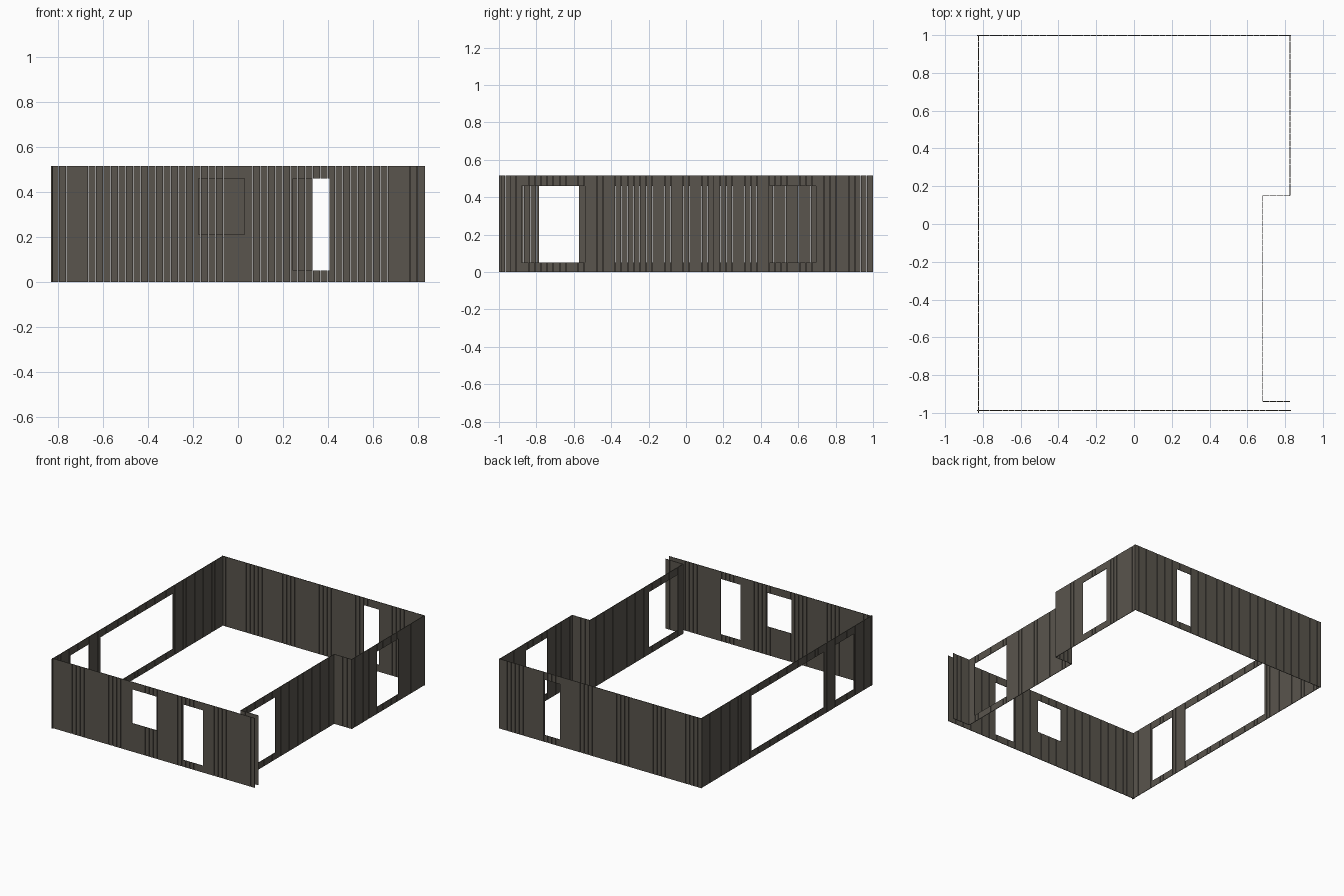
import bpy, bmesh

if "Cube" in bpy.data.objects:
    bpy.data.objects.remove(bpy.data.objects["Cube"])

H = 0.515      # wall height
PITCH = 0.0333 # board spacing
GAP = 0.002    # slit between boards
T = 0.004      # board thickness

timber = bpy.data.materials.new("dark_timber")
timber.diffuse_color = (0.10, 0.09, 0.074, 1)
timber.use_nodes = True
timber.node_tree.nodes["Principled BSDF"].inputs["Base Color"].default_value = timber.diffuse_color


def box(bm, lo, hi):
    """Axis-aligned box between two corners."""
    v = [bm.verts.new((x, y, z)) for x in (lo[0], hi[0])
         for y in (lo[1], hi[1]) for z in (lo[2], hi[2])]
    for f in ((0, 1, 3, 2), (4, 6, 7, 5), (0, 4, 5, 1),
              (2, 3, 7, 6), (0, 2, 6, 4), (1, 5, 7, 3)):
        bm.faces.new([v[i] for i in f])


def wall(name, axis, pos, a, b, openings=()):
    """Wall of upright boards running along axis from a to b.
    Each opening is (start, end, bottom, top)."""
    bm = bmesh.new()
    n = max(1, round((b - a) / PITCH))
    step = (b - a) / n
    for i in range(n):
        s = a + i * step + (GAP / 2 if i else 0)
        e = a + (i + 1) * step - (GAP / 2 if i < n - 1 else 0)
        # split the board where an opening edge crosses it
        cuts = sorted({s, e} | {c for o in openings for c in o[:2] if s < c < e})
        for u, v in zip(cuts, cuts[1:]):
            spans = [(0, H)]
            for o in openings:
                if o[0] < (u + v) / 2 < o[1]:
                    spans = [(0, o[2]), (o[3], H)]
            for z0, z1 in spans:
                if axis == 'x':
                    box(bm, (u, pos - T / 2, z0), (v, pos + T / 2, z1))
                else:
                    box(bm, (pos - T / 2, u, z0), (pos + T / 2, v, z1))
    bmesh.ops.recalc_face_normals(bm, faces=bm.faces)
    me = bpy.data.meshes.new(name)
    bm.to_mesh(me)
    bm.free()
    me.materials.append(timber)
    ob = bpy.data.objects.new(name, me)
    bpy.context.collection.objects.link(ob)


LOW, TOP = 0.05, 0.46

# Outer walls
wall("front_wall", 'x', -0.988, -0.83, 0.83,
     [(-0.175, 0.028, 0.21, TOP), (0.245, 0.407, LOW, TOP)])
wall("back_wall", 'x', 0.998, -0.83, 0.83, [(0.33, 0.455, LOW, TOP)])
wall("left_wall", 'y', -0.823, -1.0, 1.0,
     [(-0.785, -0.572, LOW, TOP), (-0.435, 0.41, LOW, TOP)])
wall("right_wall", 'y', 0.826, 0.15, 1.0, [(0.442, 0.695, LOW, TOP)])

# Recessed porch on the right side
wall("recess_wall", 'y', 0.682, -0.94, 0.15, [(-0.88, -0.54, LOW, TOP)])
wall("recess_back_return", 'x', 0.15, 0.682, 0.826)
wall("recess_front_return", 'x', -0.94, 0.682, 0.826)
